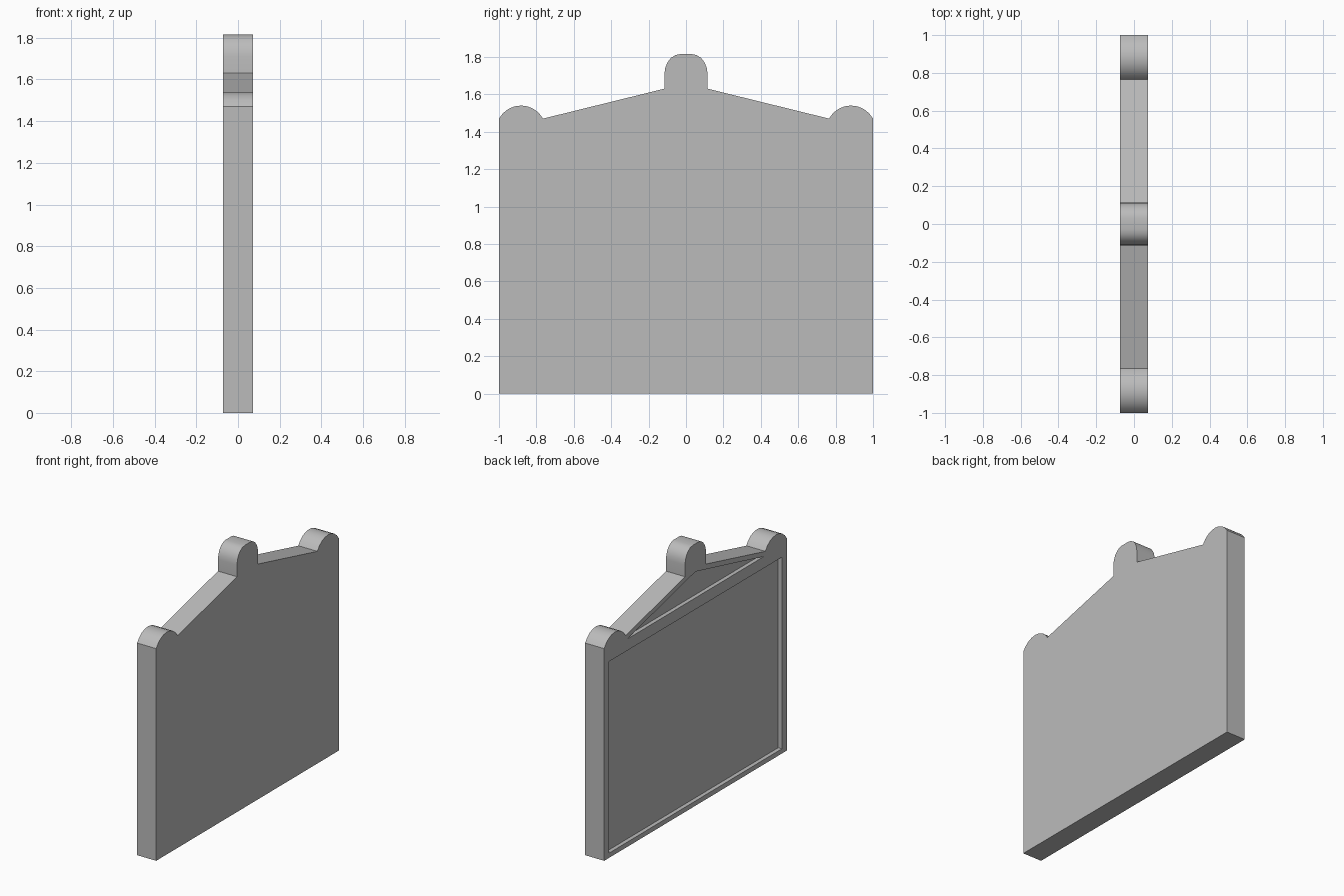
import bpy
import bmesh
from math import sin, cos, pi, radians

cube = bpy.data.objects.get("Cube")
if cube:
    bpy.data.objects.remove(cube)

HALF = 0.073      # half thickness of the slab
DEPTH = 0.028     # depth of the recessed panels

grey = bpy.data.materials.new("plain_grey")
grey.use_nodes = True
grey.diffuse_color = (0.5, 0.5, 0.5, 1)
grey.node_tree.nodes["Principled BSDF"].inputs["Base Color"].default_value = (0.5, 0.5, 0.5, 1)


def prism(name, outline, x0, x1):
    """Extrude a (y, z) outline along x."""
    bm = bmesh.new()
    face = bm.faces.new([bm.verts.new((x0, y, z)) for y, z in outline])
    moved = bmesh.ops.extrude_face_region(bm, geom=[face])["geom"]
    bmesh.ops.translate(bm, vec=(x1 - x0, 0, 0),
                        verts=[v for v in moved if isinstance(v, bmesh.types.BMVert)])
    bmesh.ops.recalc_face_normals(bm, faces=bm.faces)
    mesh = bpy.data.meshes.new(name)
    bm.to_mesh(mesh)
    bm.free()
    mesh.materials.append(grey)
    obj = bpy.data.objects.new(name, mesh)
    bpy.context.collection.objects.link(obj)
    return obj


def arc(cy, cz, ry, rz, start, end, steps):
    """Points on an elliptical arc in the (y, z) plane."""
    angles = [start + (end - start) * i / steps for i in range(steps + 1)]
    return [(cy + ry * cos(a), cz + rz * sin(a)) for a in angles]


# Half outline: side, corner bump, sloping shoulder, half of the crown
corner = arc(0.882, 1.406, 0.134, 0.134, radians(28.5), radians(151.5), 8)
corner[0] = (1, 1.47)
crown = arc(0.03, 1.71, 0.085, 0.105, 0, pi / 2, 5)
half = [(1, 0)] + corner + [(0.115, 1.63)] + crown
outline = half + [(-y, z) for y, z in reversed(half)]
board = prism("headboard", outline, -HALF, HALF)

# Recessed panels on one broad face
panels = {
    "main_panel_cutter": [(-0.945, 0.033), (0.945, 0.033), (0.945, 1.36), (-0.945, 1.36)],
    "gable_panel_cutter": [(-0.75, 1.44), (0.75, 1.44), (0, 1.622)],
}
bpy.context.view_layer.objects.active = board
for name, points in panels.items():
    cutter = prism(name, points, -HALF - 0.1, -HALF + DEPTH)
    cutter.hide_render = True
    cut = board.modifiers.new(name, "BOOLEAN")
    cut.operation = "DIFFERENCE"
    cut.solver = "EXACT"
    cut.object = cutter
    bpy.ops.object.modifier_apply(modifier=cut.name)
    bpy.data.objects.remove(cutter)

bpy.ops.object.select_all(action="DESELECT")
board.select_set(True)
bpy.ops.object.shade_smooth_by_angle(angle=radians(30))
